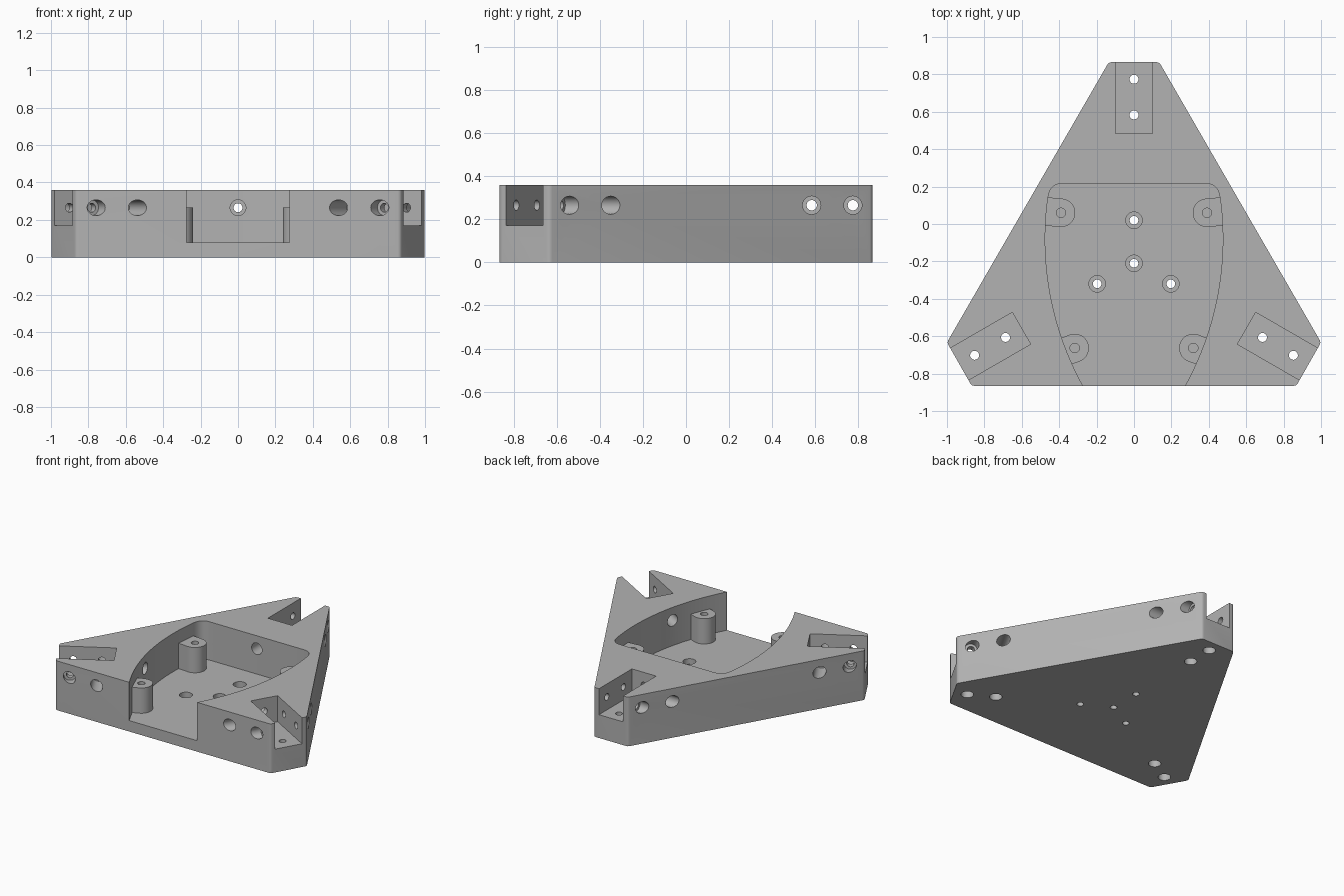
import bpy, bmesh, math
from mathutils import Matrix, Vector

if "Cube" in bpy.data.objects:
    bpy.data.objects.remove(bpy.data.objects["Cube"])

H = 0.36            # body height
FLOOR = 0.08        # pocket floor
SLOT_Z = 0.17       # slot floor
BORE_Z = 0.265      # height of the horizontal bores
CY = -0.21          # centre of the three-fold symmetry
SMALL, BIG = 0.024, 0.042

grey = bpy.data.materials.new("grey plastic")
grey.diffuse_color = (0.45, 0.45, 0.45, 1)
grey.use_nodes = True
grey.node_tree.nodes["Principled BSDF"].inputs["Base Color"].default_value = grey.diffuse_color


def prism(name, pts, z0, z1):
    """Extrude a flat outline from z0 to z1."""
    bm = bmesh.new()
    face = bm.faces.new([bm.verts.new((x, y, z0)) for x, y in pts])
    up = bmesh.ops.extrude_face_region(bm, geom=[face])["geom"]
    bmesh.ops.translate(bm, vec=(0, 0, z1 - z0),
                        verts=[v for v in up if isinstance(v, bmesh.types.BMVert)])
    bmesh.ops.recalc_face_normals(bm, faces=bm.faces)
    me = bpy.data.meshes.new(name)
    bm.to_mesh(me)
    bm.free()
    ob = bpy.data.objects.new(name, me)
    bpy.context.collection.objects.link(ob)
    me.materials.append(grey)
    return ob


def rod(a, b, r):
    """Cylinder between two points."""
    a, b = Vector(a), Vector(b)
    n = 32
    ob = prism("bore_cutter", [(r * math.cos(2 * math.pi * i / n), r * math.sin(2 * math.pi * i / n))
                               for i in range(n)], 0, (b - a).length)
    turn = Vector((0, 0, 1)).rotation_difference(b - a).to_matrix().to_4x4()
    ob.data.transform(Matrix.Translation(a) @ turn)
    return ob


def combine(body, tool, op="DIFFERENCE"):
    mod = body.modifiers.new("join", "BOOLEAN")
    mod.operation, mod.solver, mod.object = op, "EXACT", tool
    bpy.context.view_layer.objects.active = body
    bpy.ops.object.modifier_apply(modifier=mod.name)
    bpy.data.objects.remove(tool)


def rounded(pts, r, seg=4):
    """Round the corners of an outline."""
    out = []
    for i, p in enumerate(pts):
        p = Vector(p)
        d0 = (Vector(pts[i - 1]) - p).normalized()
        d1 = (Vector(pts[(i + 1) % len(pts)]) - p).normalized()
        a, b = p + d0 * r, p + d1 * r
        for k in range(seg + 1):
            t = k / seg
            out.append(tuple(a * (1 - t) ** 2 + p * 2 * t * (1 - t) + b * t * t))
    return out


# Main body: triangle with cut-off corners
half = [(0.135, 0.865), (1.0, -0.633), (0.868, -0.865)]
outline = half + [(-x, y) for x, y in reversed(half)]
body = prism("base_body", rounded(outline, 0.015), 0, H)

# Central pocket with bowed sides, open at the front
R, WX, WY = 1.627, 0.475, -0.08


def wall(y):
    return WX - R + math.sqrt(R * R - (y - WY) ** 2)


side = [(0.275, -0.90), (0.275, -0.862)]
side += [(wall(y), y) for y in [-0.855 + 0.0415 * i for i in range(25)]]
c0, corner, c1 = Vector(side[-1]), Vector((0.45, 0.217)), Vector((0.38, 0.217))
side += [tuple(c0 * (1 - t) ** 2 + corner * 2 * t * (1 - t) + c1 * t * t)
         for t in [k / 6 for k in range(1, 7)]]
pocket = side + [(-x, y) for x, y in reversed(side)]
combine(body, prism("pocket_cutter", pocket, FLOOR, H + 0.1))

# Screw bosses merging into the pocket walls
for s in (-1, 1):
    for x, y, ang in ((0.39, 0.06, 5), (0.317, -0.663, -21)):
        r, reach = 0.076, 0.11
        arc = [math.radians(90 + 180 * i / 16) for i in range(17)]
        shape = [(r * math.cos(a), r * math.sin(a)) for a in arc] + [(reach, -r), (reach, r)]
        t = math.radians(ang)
        pts = [(s * (x + u * math.cos(t) - v * math.sin(t)),
                y + u * math.sin(t) + v * math.cos(t)) for u, v in shape]
        combine(body, prism("boss", pts, FLOOR - 0.02, BORE_Z), "UNION")
        combine(body, rod((s * x, y, 0.12), (s * x, y, H), 0.025))

# Counterbored holes in the pocket floor
for x, y in ((0, 0.02), (0, -0.21), (-0.197, -0.32), (0.197, -0.32)):
    combine(body, rod((x, y, -0.1), (x, y, 0.2), 0.023))
    combine(body, rod((x, y, 0.04), (x, y, 0.2), 0.044))

# Corner slots with their vertical, cross and radial bores
for deg in (90, 210, 330):
    a = math.radians(deg)

    def at(u, v, z=None):
        x = u * math.cos(a) - v * math.sin(a)
        y = CY + u * math.sin(a) + v * math.cos(a)
        return (x, y) if z is None else (x, y, z)

    combine(body, prism("slot_cutter", [at(0.695, -0.098), at(1.3, -0.098),
                                        at(1.3, 0.098), at(0.695, 0.098)], SLOT_Z, H + 0.1))
    for u in (0.793, 0.984):
        combine(body, rod(at(u, 0, -0.1), at(u, 0, 0.25), SMALL))
        combine(body, rod(at(u, 0, -0.1), at(u, 0, 0.10), BIG))
        combine(body, rod(at(u, -0.5, BORE_Z), at(u, 0.5, BORE_Z), SMALL))
        for s in (-1, 1):
            combine(body, rod(at(u, s * 0.14, BORE_Z), at(u, s * 0.5, BORE_Z), BIG))
    combine(body, rod(at(0.32, 0, BORE_Z), at(0.75, 0, BORE_Z), SMALL))
    combine(body, rod(at(0.32, 0, BORE_Z), at(0.65, 0, BORE_Z), BIG))

# Smooth the curved walls, keep the edges sharp
bpy.ops.object.select_all(action="DESELECT")
body.select_set(True)
bpy.context.view_layer.objects.active = body
bpy.ops.object.shade_smooth_by_angle(angle=math.radians(30))
